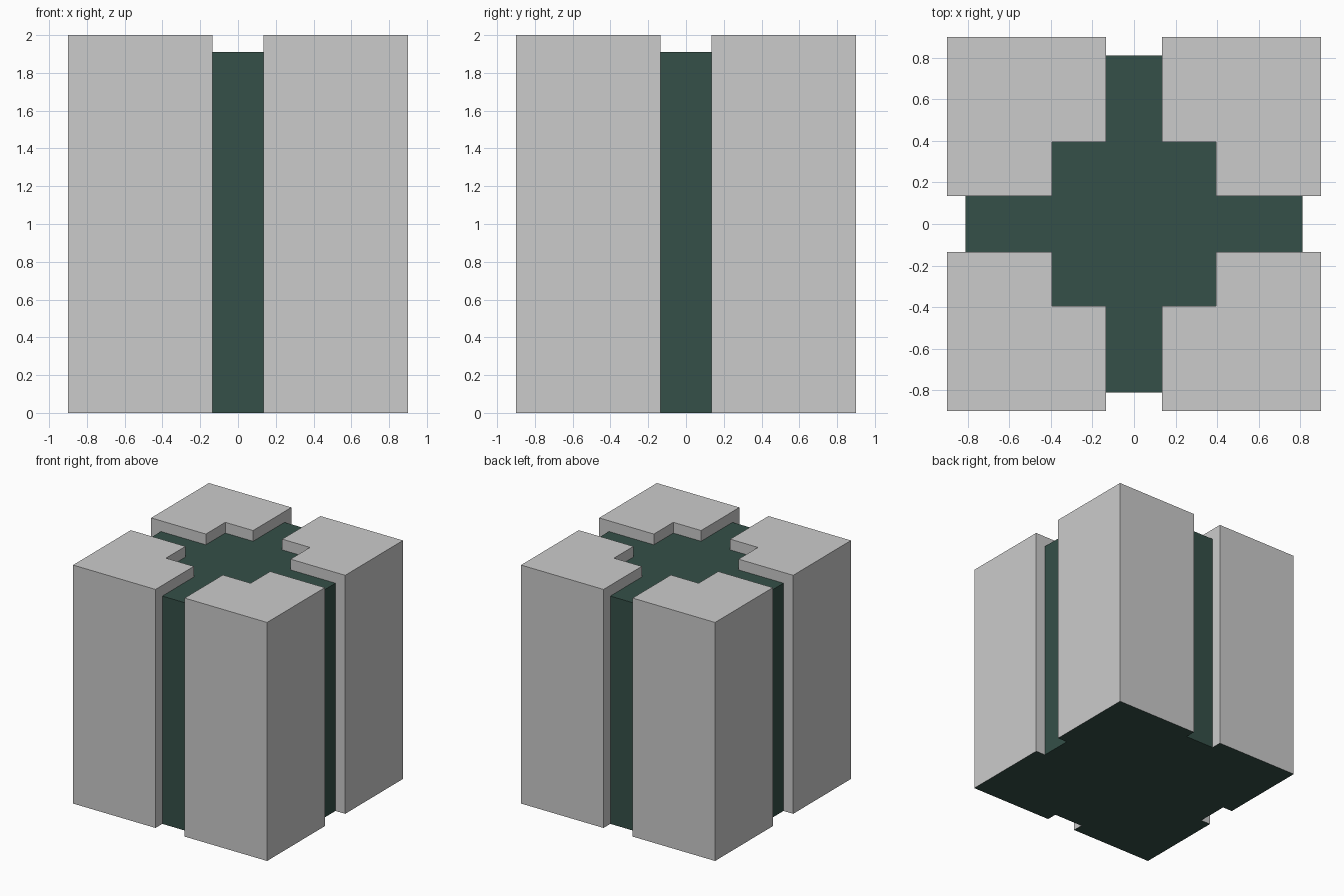
import bpy, bmesh

if "Cube" in bpy.data.objects:
    bpy.data.objects.remove(bpy.data.objects["Cube"])

HALF, TOP, CORE_TOP = 0.9, 2.0, 1.91
ARM, MID, SLOT = 0.81, 0.393, 0.135

dark = bpy.data.materials.new("dark_green")
dark.diffuse_color = (0.035, 0.08, 0.065, 1)
dark.use_nodes = True
dark.node_tree.nodes["Principled BSDF"].inputs["Base Color"].default_value = dark.diffuse_color


def prism(name, outline, height):
    """Extrude a flat outline upward from the ground."""
    bm = bmesh.new()
    face = bm.faces.new([bm.verts.new((x, y, 0)) for x, y in outline])
    up = bmesh.ops.extrude_face_region(bm, geom=[face], use_keep_orig=True)
    verts = [g for g in up["geom"] if isinstance(g, bmesh.types.BMVert)]
    bmesh.ops.translate(bm, verts=verts, vec=(0, 0, height))
    bmesh.ops.recalc_face_normals(bm, faces=bm.faces)
    mesh = bpy.data.meshes.new(name)
    bm.to_mesh(mesh)
    bm.free()
    obj = bpy.data.objects.new(name, mesh)
    bpy.context.collection.objects.link(obj)
    return obj


# Recessed core: stepped cross, one quarter outline turned four times
quarter = [(ARM, -SLOT), (ARM, SLOT), (MID, SLOT), (MID, MID), (SLOT, MID)]
outline = []
for _ in range(4):
    outline += quarter
    quarter = [(-y, x) for x, y in quarter]
core = prism("core", outline, CORE_TOP)
core.data.materials.append(dark)

# Four L-shaped corner pillars, grey with a dark underside
ell = [(SLOT, MID), (MID, MID), (MID, SLOT), (HALF, SLOT), (HALF, HALF), (SLOT, HALF)]
for side, sx in (("left", -1), ("right", 1)):
    for end, sy in (("front", -1), ("back", 1)):
        pillar = prism(f"pillar_{end}_{side}", [(sx * x, sy * y) for x, y in ell], TOP)
        pillar.data.materials.append(None)
        pillar.data.materials.append(dark)
        for poly in pillar.data.polygons:
            if poly.normal.z < -0.5:
                poly.material_index = 1
